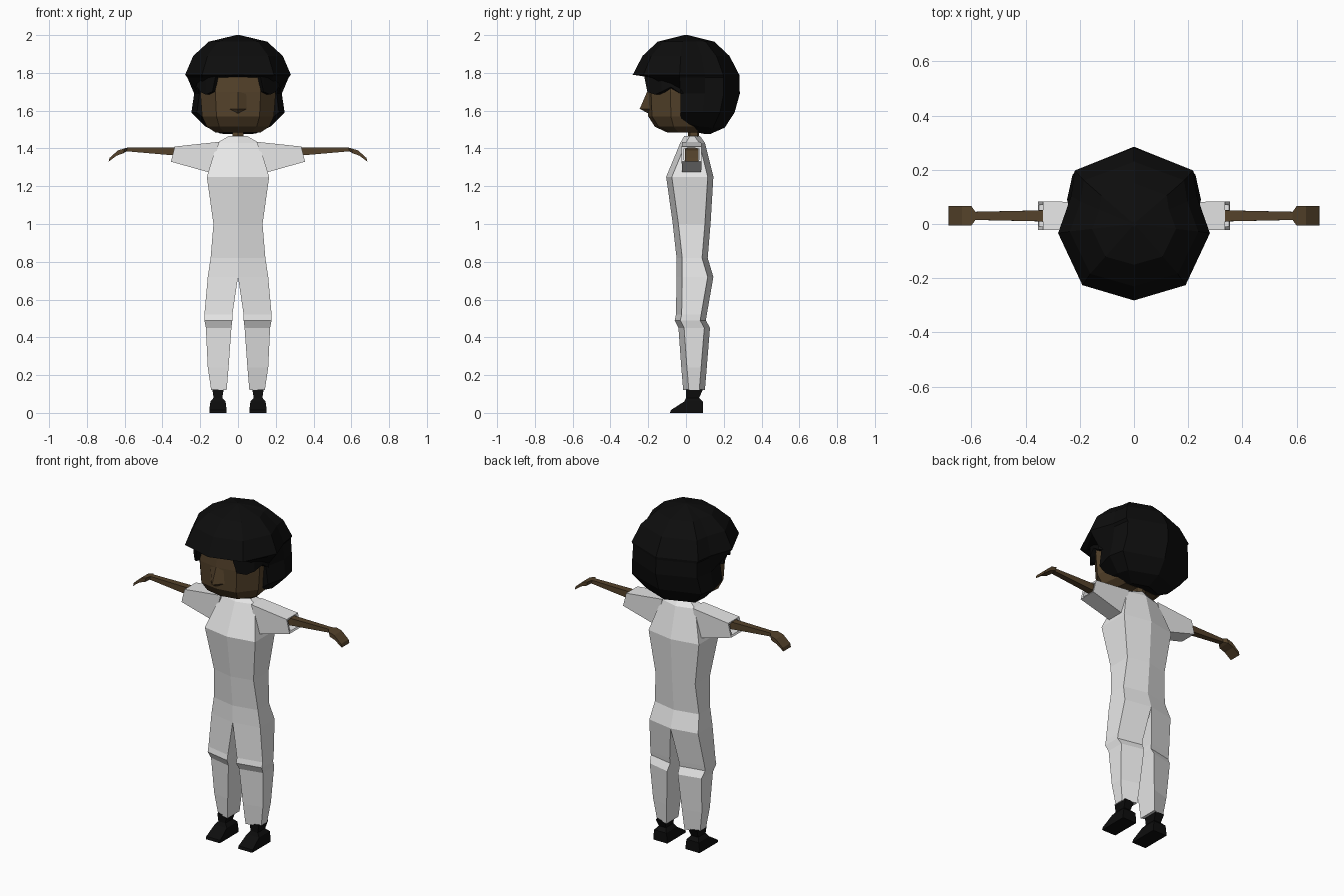
import bpy
import bmesh

default_cube = bpy.data.objects.get("Cube")
if default_cube:
    bpy.data.objects.remove(default_cube, do_unlink=True)


def make_material(name, colour):
    material = bpy.data.materials.new(name)
    material.use_nodes = True
    rgba = (*colour, 1)
    material.diffuse_color = rgba
    shader = material.node_tree.nodes["Principled BSDF"]
    shader.inputs["Base Color"].default_value = rgba
    return material


WHITE = make_material("white cloth", (.8, .8, .8))
SKIN = make_material("brown skin", (.09, .055, .024))
BLACK = make_material("black", (.004, .004, .004))


def loft(name, rings, material):
    """Join equal rings into a capped half solid and mirror it across x."""
    bm = bmesh.new()
    loops = [[bm.verts.new(point) for point in ring] for ring in rings]
    for lower, upper in zip(loops, loops[1:]):
        for i in range(len(lower)):
            bm.faces.new((lower[i - 1], lower[i], upper[i], upper[i - 1]))
    bm.faces.new(loops[0])
    bm.faces.new(loops[-1])
    bmesh.ops.recalc_face_normals(bm, faces=bm.faces)
    # Open the seam so that the two halves meet in one surface
    seam = [face for face in bm.faces
            if all(vert.co.x == 0 for vert in face.verts)]
    bmesh.ops.delete(bm, geom=seam, context="FACES")
    mesh = bpy.data.meshes.new(name)
    bm.to_mesh(mesh)
    bm.free()
    mesh.materials.append(material)
    obj = bpy.data.objects.new(name, mesh)
    bpy.context.scene.collection.objects.link(obj)
    obj.modifiers.new("Mirror", "MIRROR")


def body_ring(z, inner, outer, front, back, bevel=.03):
    """Level section whose outer side is narrower than its inner side."""
    return [(inner, front, z), (outer, front + bevel, z),
            (outer, back - bevel, z), (inner, back, z)]


def arm_ring(x, half_depth, top, bottom):
    """Upright section across an arm, its lower edge reaching further out."""
    front, back = .03 - half_depth, .03 + half_depth
    low_x = x + (top - bottom) / 4
    return [(low_x, front, bottom), (low_x, back, bottom),
            (x, back, top), (x, front, top)]


def shoe_ring(z, half_width, front, back):
    middle = .106
    return body_ring(z, middle - half_width, middle + half_width,
                     front, back, bevel=0)


def head_ring(z, front, width):
    """Flat face, angled cheek and receding side."""
    return [(0, front, z), (width * .6, front + .02, z),
            (width, front * .4, z), (width * .9, .06, z), (0, .06, z)]


def nose_ring(z, tip):
    return [(0, tip, z), (.05, -.19, z), (0, -.18, z)]


def hair_ring(outline, front_limit, z, width, depth):
    """Scaled outline cut off at the front; low rings rise to the jaw."""
    ring = []
    for across, along in outline:
        y = max(along * depth, front_limit)
        rise = max(0, .1 - y) / 4 if z < 1.55 else 0
        ring.append((across * width, y, z + rise))
    return ring


def fringe_ring(x, y, low):
    """Slice through a thin curtain of hair that reaches up into the crown."""
    high = 1.79
    return [(x, y, low), (x, y, high),
            (x * .88, y + .03, high), (x * .88, y + .03, low)]


# Suit from ankles to collar
suit = [(.12, .06, .142, -.015, .1), (.24, .05, .16, -.025, .11),
        (.45, .035, .17, -.04, .127), (.49, .03, .178, -.06, .105),
        (.52, .03, .178, -.053, .11), (.72, 0, .16, -.05, .145),
        (.82, 0, .145, -.05, .115), (1, 0, .13, -.07, .13),
        (1.25, 0, .165, -.105, .145), (1.43, 0, .11, -.03, .1),
        (1.465, 0, .05, -.01, .075)]
loft("suit", [body_ring(*section) for section in suit], WHITE)

# Sleeves with a recessed cuff opening
sleeves = [(.1, .05, 1.435, 1.27), (.335, .053, 1.41, 1.33),
           (.335, .04, 1.4, 1.34), (.28, .04, 1.4, 1.34)]
loft("sleeves", [arm_ring(*section) for section in sleeves], WHITE)

# Bare forearms running into drooping hands
arms = [(.28, .025, 1.405, 1.36), (.35, .02, 1.405, 1.365),
        (.585, .015, 1.405, 1.385), (.6, .036, 1.4, 1.375),
        (.635, .036, 1.39, 1.362), (.68, .036, 1.35, 1.33)]
loft("arms_and_hands", [arm_ring(*section) for section in arms], SKIN)

# Shoes
shoes = [(0, .046, -.085, .09), (.015, .046, -.08, .09),
         (.06, .04, -.01, .09), (.08, .023, 0, .07), (.125, .03, 0, .09)]
loft("shoes", [shoe_ring(*section) for section in shoes], BLACK)

# Neck, head and nose
loft("neck", [body_ring(z, 0, .03, .01, .07, bevel=.01) for z in (1.45, 1.55)],
     SKIN)
head = [(1.485, -.1, .12), (1.515, -.165, .165), (1.57, -.2, .19),
        (1.7, -.205, .2), (1.82, -.2, .19)]
loft("head", [head_ring(*section) for section in head], SKIN)
nose = [(1.585, -.2), (1.61, -.245), (1.7, -.206)]
loft("nose", [nose_ring(*section) for section in nose], SKIN)

# Rounded hair: full crown, overhang above the face, then the back only
crown = [(0, -1), (.68, -.8), (1, -.12), (.83, .36), (.78, .7), (0, 1)]
nape = [(0, -1), (.5, -.5), (.88, -.12), (1, .35), (.92, .7), (0, 1)]
hair_layers = [
    (crown, -1, [(2, .01, .01), (1.965, .155, .15), (1.89, .237, .23),
                 (1.79, .28, .282)]),
    (crown, -.18, [(1.775, .268, .282)]),
    (nape, -.03, [(1.69, .232, .285), (1.59, .247, .257), (1.51, .175, .205),
                  (1.475, .1, .125)])]
loft("hair", [hair_ring(outline, limit, *section)
              for outline, limit, sections in hair_layers
              for section in sections], BLACK)

# Jagged side fringe hanging over the temples
fringe = [(.12, -.22, 1.775), (.135, -.205, 1.7), (.17, -.165, 1.685),
          (.2, -.13, 1.7), (.217, -.08, 1.725), (.225, -.03, 1.69)]
loft("side_fringe", [fringe_ring(*section) for section in fringe], BLACK)
